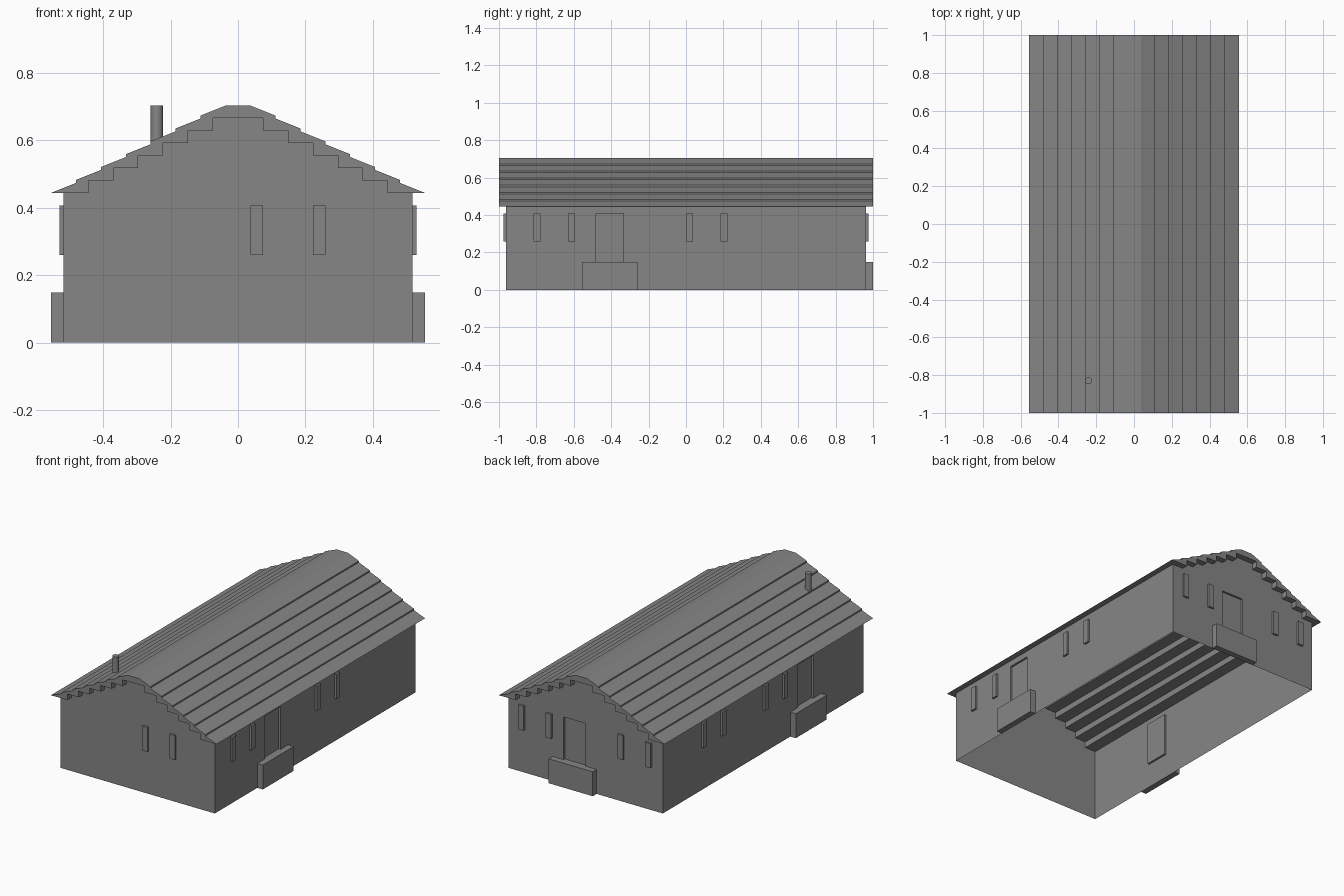
import bpy
import bmesh
from mathutils import Vector, Matrix

if "Cube" in bpy.data.objects:
    bpy.data.objects.remove(bpy.data.objects["Cube"], do_unlink=True)

U = 1 / 27            # building module
WX, WY = 14, 26       # half width and half length of the walls
EAVE, RIDGE = 12, 19
DEPTH = 1 / 3         # window projection and door recess

grey = bpy.data.materials.new("plain_grey")
grey.use_nodes = True
grey.diffuse_color = (0.24, 0.24, 0.24, 1)
grey.node_tree.nodes["Principled BSDF"].inputs["Base Color"].default_value = grey.diffuse_color


def finish(name, bm):
    """Turn a bmesh in modules into a grey object at full scale."""
    bmesh.ops.scale(bm, vec=(U, U, U), verts=bm.verts)
    mesh = bpy.data.meshes.new(name)
    bm.to_mesh(mesh)
    bm.free()
    mesh.materials.append(grey)
    obj = bpy.data.objects.new(name, mesh)
    bpy.context.collection.objects.link(obj)
    return obj


def box(name, low, high):
    low, high = Vector(low), Vector(high)
    bm = bmesh.new()
    bmesh.ops.create_cube(bm, size=1)
    bmesh.ops.scale(bm, vec=high - low, verts=bm.verts)
    bmesh.ops.translate(bm, vec=(low + high) / 2, verts=bm.verts)
    return finish(name, bm)


def wall_box(name, side, start, end, low, high, out):
    """Box standing out from one wall; start and end run along it."""
    axis, sign = side
    base = WX if axis == 0 else WY
    near, far = sorted((sign * base, sign * (base + out)))
    if axis == 0:
        return box(name, (near, start, low), (far, end, high))
    return box(name, (start, near, low), (end, far, high))


def recess_door(bm, side, start, end, low, high):
    """Cut a door out of one wall face and push it inward."""
    axis, sign = side
    along = 1 - axis
    base = sign * (WX if axis == 0 else WY)

    def faces_at(lo, hi):
        return [f for f in bm.faces
                if all(abs(v.co[axis] - base) < 0.001 for v in f.verts)
                and all(lo - 0.001 < v.co.z < hi + 0.001 for v in f.verts)]

    def cut(faces, index, value):
        normal = Vector((0, 0, 0))
        normal[index] = 1
        geom = set(faces)
        for f in faces:
            geom.update(f.verts)
            geom.update(f.edges)
        bmesh.ops.bisect_plane(bm, geom=list(geom), dist=0.0001,
                               plane_co=normal * value, plane_no=normal)

    for z in (low, high):
        cut(faces_at(0, RIDGE), 2, z)
    for edge in (start, end):
        cut(faces_at(low, high), along, edge)
    door = [f for f in faces_at(low, high)
            if start < f.calc_center_median()[along] < end]
    new = bmesh.ops.extrude_discrete_faces(bm, faces=door)["faces"]
    shift = Vector((0, 0, 0))
    shift[axis] = -sign * DEPTH
    bmesh.ops.translate(bm, vec=shift, verts=[v for f in new for v in f.verts])


# Stepped underside of the roof, from the right eave up to the ridge
steps = []
for k in range(6):
    x = 12 - 2 * k
    steps += [(x, EAVE + k), (x, EAVE + k + 1)]


def mirrored(points):
    return [(-x, z) for x, z in reversed(points)]


# Walls: an open shell with stepped gables and three recessed doors
bm = bmesh.new()
gable = [(-WX, 0), (WX, 0), (WX, EAVE)] + steps + mirrored(steps) + [(-WX, EAVE)]
for sign in (-1, 1):
    end = [bm.verts.new((x, sign * WY, z)) for x, z in gable]
    bm.faces.new(end if sign < 0 else end[::-1])
    wall = [bm.verts.new((sign * WX, y, z))
            for y, z in ((-WY, 0), (WY, 0), (WY, EAVE), (-WY, EAVE))]
    bm.faces.new(wall if sign > 0 else wall[::-1])
bmesh.ops.remove_doubles(bm, verts=bm.verts, dist=0.001)

LEFT, RIGHT, FRONT, BACK = (0, 1), (0, -1), (1, -1), (1, 1)
doors = {"left": (LEFT, -13), "right": (RIGHT, -13), "back": (BACK, 0)}
for side, start in doors.values():
    recess_door(bm, side, start, start + 4, 4, 11)
finish("walls", bm)

# Door steps
for label, (side, start) in doors.items():
    wall_box(label + "_door_step", side, start - 2, start + 6, 0, 4, 1)

# Windows
windows = {
    "left": (LEFT, (-22, -17, 0, 5)),
    "right": (RIGHT, (-6, -1, 10, 15)),
    "front": (FRONT, (1, 6)),
    "back": (BACK, (-12, -7, 6, 11)),
}
for label, (side, starts) in windows.items():
    for number, start in enumerate(starts, 1):
        wall_box(f"{label}_window_{number}", side, start, start + 1, 7, 11, DEPTH)

# Roof: overlapping sloped courses above, square steps below
rise = 0.8
lip = (RIDGE - EAVE - 7 * rise) / 6
courses = []
for k in range(7):
    z = EAVE + k * (rise + lip)
    courses += [(15 - 2 * k, z), (13 - 2 * k, z + rise)]
outline = courses + mirrored(courses) + mirrored(mirrored(mirrored(steps)))[::-1] + steps[::-1]
bm = bmesh.new()
# The underside runs from the left eave over the ridge to the right eave
outline = courses + mirrored(courses) + [(-x, z) for x, z in steps] + steps[::-1]
face = bm.faces.new([bm.verts.new((x, -27, z)) for x, z in outline])
ext = bmesh.ops.extrude_face_region(bm, geom=[face], use_keep_orig=True)["geom"]
bmesh.ops.translate(bm, vec=(0, 54, 0),
                    verts=[g for g in ext if isinstance(g, bmesh.types.BMVert)])
bmesh.ops.recalc_face_normals(bm, faces=bm.faces)
finish("roof", bm)

# Chimney pipe
bm = bmesh.new()
bmesh.ops.create_cone(bm, cap_ends=True, segments=24, radius1=0.5, radius2=0.5,
                      depth=3.5, matrix=Matrix.Translation((-6.5, -22.4, RIDGE - 1.75)))
chimney = finish("chimney_pipe", bm)
bpy.ops.object.select_all(action="DESELECT")
chimney.select_set(True)
bpy.context.view_layer.objects.active = chimney
bpy.ops.object.shade_smooth_by_angle()
